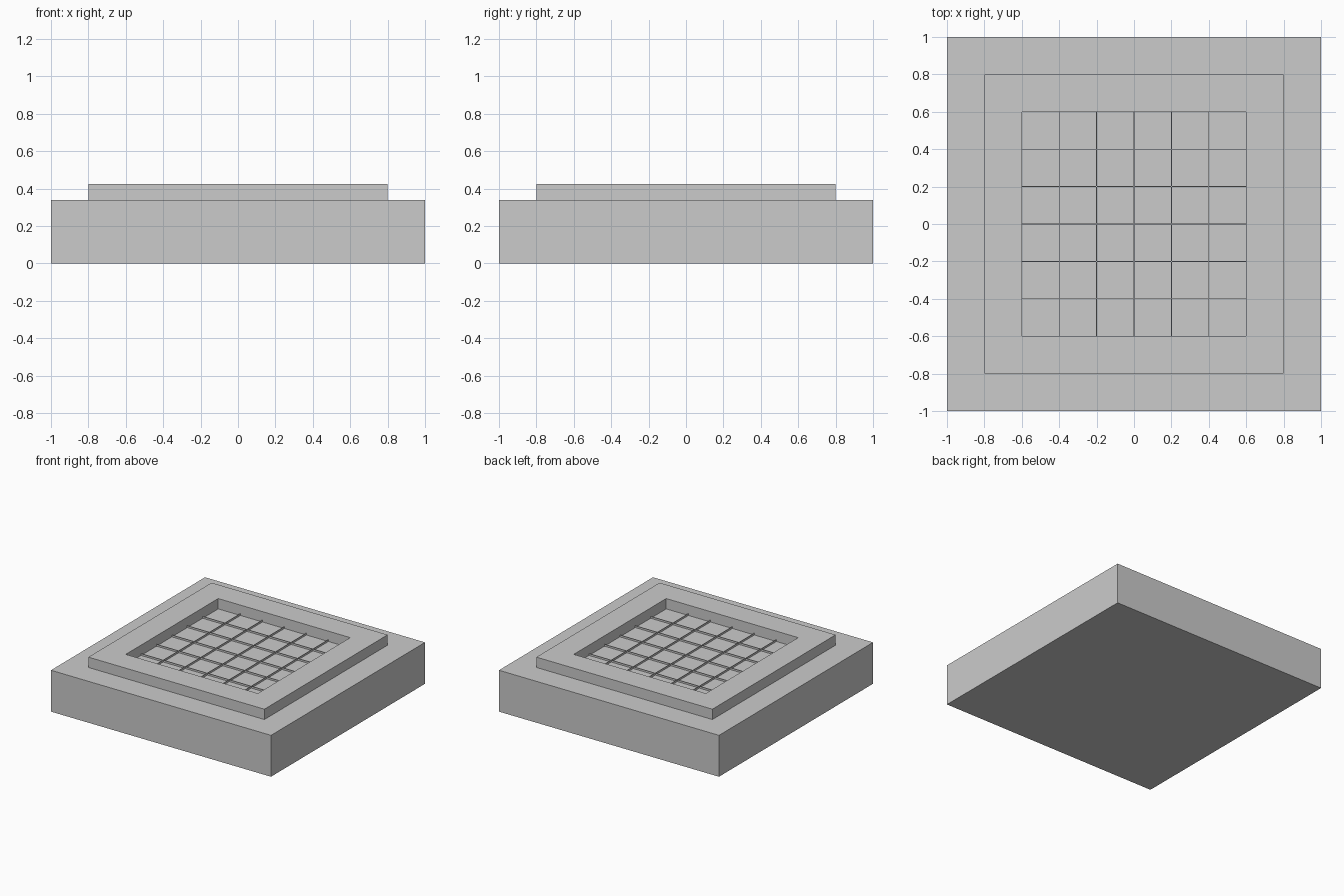
import bpy, bmesh
from mathutils import Matrix

if "Cube" in bpy.data.objects:
    bpy.data.objects.remove(bpy.data.objects["Cube"])

BASE_TOP, RIM_TOP = 0.34, 0.425
OUTER, INNER = 0.8, 0.6
CELL = 0.2


def add_box(bm, x0, x1, y0, y1, z0, z1):
    m = Matrix.Translation(((x0 + x1) / 2, (y0 + y1) / 2, (z0 + z1) / 2)) \
        @ Matrix.Diagonal((x1 - x0, y1 - y0, z1 - z0, 1))
    bmesh.ops.create_cube(bm, size=1, matrix=m)


def finish(bm, name):
    mesh = bpy.data.meshes.new(name)
    bm.to_mesh(mesh)
    bm.free()
    bpy.context.collection.objects.link(bpy.data.objects.new(name, mesh))


# square base slab
bm = bmesh.new()
add_box(bm, -1, 1, -1, 1, 0, BASE_TOP)
finish(bm, "base")

# raised square rim: two loops bridged on every side
bm = bmesh.new()
loops = [[bm.verts.new((sx * r, sy * r, z)) for sx, sy in ((-1, -1), (1, -1), (1, 1), (-1, 1))]
         for r, z in ((OUTER, BASE_TOP), (OUTER, RIM_TOP), (INNER, RIM_TOP), (INNER, BASE_TOP))]
for k in range(4):
    a, b = loops[k], loops[(k + 1) % 4]
    for i in range(4):
        j = (i + 1) % 4
        bm.faces.new((a[i], a[j], b[j], b[i]))
bmesh.ops.recalc_face_normals(bm, faces=bm.faces)
finish(bm, "rim")

# thin upright dividers forming the grid inside the rim
bm = bmesh.new()
T, H = 0.002, 0.015
for i in range(-2, 3):
    c = i * CELL
    add_box(bm, c - T, c + T, -INNER, INNER, BASE_TOP, BASE_TOP + H)
    add_box(bm, -INNER, INNER, c - T, c + T, BASE_TOP, BASE_TOP + H)
finish(bm, "floor_grid")
